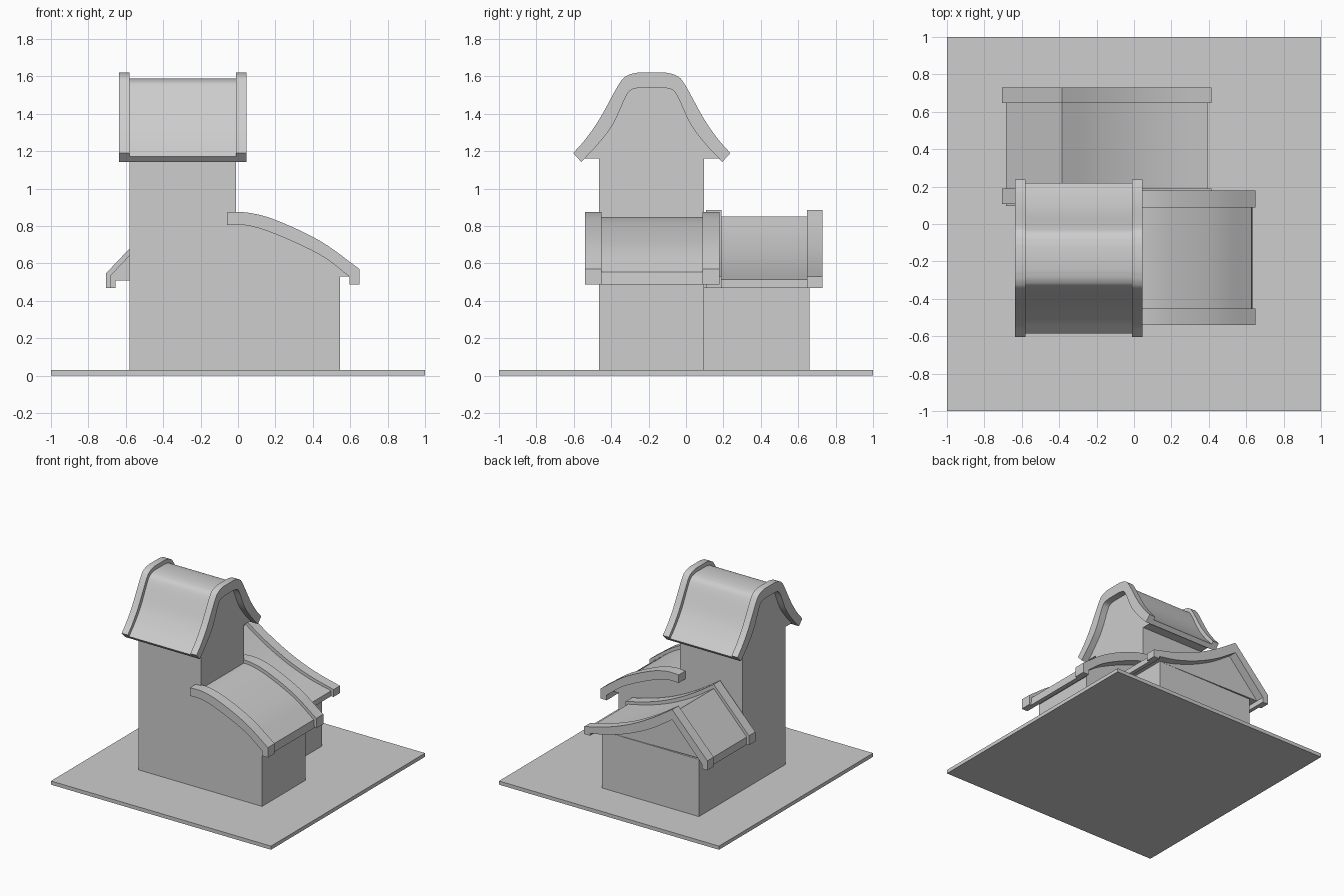
import bpy, bmesh
from mathutils import Vector

if "Cube" in bpy.data.objects:
    bpy.data.objects.remove(bpy.data.objects["Cube"])

grey = bpy.data.materials.new("plain_grey")
grey.diffuse_color = (0.61, 0.61, 0.61, 1)
grey.use_nodes = True
grey.node_tree.nodes["Principled BSDF"].inputs["Base Color"].default_value = grey.diffuse_color


def prism(name, pts, axis, a, b):
    """Extrude a profile (horizontal, z) along x or y from a to b."""
    bm = bmesh.new()
    place = (lambda p, t: (t, p[0], p[1])) if axis == 'x' else (lambda p, t: (p[0], t, p[1]))
    face = bm.faces.new([bm.verts.new(place(p, a)) for p in pts])
    ext = bmesh.ops.extrude_face_region(bm, geom=[face])
    shift = Vector((b - a, 0, 0)) if axis == 'x' else Vector((0, b - a, 0))
    bmesh.ops.translate(bm, vec=shift,
                        verts=[v for v in ext['geom'] if isinstance(v, bmesh.types.BMVert)])
    bmesh.ops.recalc_face_normals(bm, faces=bm.faces)
    me = bpy.data.meshes.new(name)
    bm.to_mesh(me)
    bm.free()
    me.materials.append(grey)
    ob = bpy.data.objects.new(name, me)
    bpy.context.collection.objects.link(ob)
    bpy.context.view_layer.objects.active = ob
    ob.select_set(True)
    bpy.ops.object.shade_smooth_by_angle(angle=0.5)
    ob.select_set(False)
    return ob


def box(name, x0, x1, y0, y1, z0, z1):
    return prism(name, [(x0, z0), (x1, z0), (x1, z1), (x0, z1)], 'y', y0, y1)


def curve(pts, n=5):
    """Smooth curve through the points."""
    p = [Vector(q) for q in pts]
    p = [2 * p[0] - p[1]] + p + [2 * p[-1] - p[-2]]
    out = []
    for i in range(1, len(p) - 2):
        a, b, c, d = p[i - 1:i + 3]
        for k in range(n):
            t = k / n
            out.append(0.5 * (2 * b + (c - a) * t + (2 * a - 5 * b + 4 * c - d) * t * t
                              + (3 * b - a - 3 * c + d) * t ** 3))
    return out + [p[-2]]


def roof(name, axis, outer, inner, lip_end, lip_start, under, span, rims):
    """Solid roof between two raised edge boards."""
    mid = [o.lerp(i, 0.4) for o, i in zip(outer, inner)]
    prism(name + "_roof", mid + under, axis, *span)
    for k, r in enumerate(rims):
        prism(f"{name}_edge_board_{k + 1}", outer + lip_end + inner[::-1] + lip_start, axis, *r)


# Ground plate and walls
box("base_plate", -1, 1, -1, 1, 0, 0.03)
box("tower_walls", -0.58, -0.01, -0.465, 0.095, 0.03, 1.16)
box("side_wing_walls", -0.01, 0.545, -0.465, 0.095, 0.03, 0.53)
box("back_wing_walls", -0.58, 0.30, 0.095, 0.66, 0.03, 0.50)

# Bell-shaped tower roof, mirrored half profile
C = -0.183


def mirrored(half):
    h = curve(half)
    return [Vector((C - p.x, p.y)) for p in h[::-1]] + [Vector((C + p.x, p.y)) for p in h]


roof("tower", 'x',
     mirrored([(.07, 1.622), (.13, 1.605), (.175, 1.56), (.275, 1.38), (.35, 1.27), (.42, 1.19)]),
     mirrored([(.06, 1.54), (.105, 1.53), (.137, 1.495), (.207, 1.345), (.29, 1.235), (.377, 1.143)]),
     [], [],
     [(C + .377, 1.143), (C + .363, 1.16), (C - .363, 1.16), (C - .377, 1.143)],
     (-0.58, -0.01), [(-0.635, -0.58), (-0.01, 0.045)])

# Curved lean-to roof on the side wing
roof("side_wing", 'y',
     curve([(-.06, .872), (.05, .872), (.2, .833), (.44, .72), (.65, .57)]),
     curve([(-.06, .806), (.05, .803), (.2, .757), (.44, .645), (.595, .53)]),
     [(.65, .488), (.595, .488)], [],
     [(.633, .488), (.595, .488), (.595, .53), (-.06, .53)],
     (-0.465, 0.095), [(-0.54, -0.452), (0.088, 0.18)])

# Uneven gable roof on the back wing, long side flaring out
roof("back_wing", 'y',
     [Vector((-.705, .548))] + curve([(-.385, .885), (-.2, .765), (0, .66), (.2, .585), (.415, .53)]),
     [Vector((-.655, .51))] + curve([(-.385, .80), (-.2, .68), (0, .585), (.2, .52), (.36, .49)]),
     [(.415, .47), (.36, .47)], [(-.655, .47), (-.705, .47)],
     [(.393, .47), (.36, .47), (.36, .49), (.30, .50), (-.58, .51), (-.655, .51),
      (-.655, .47), (-.685, .47)],
     (0.095, 0.66), [(0.107, 0.19), (0.648, 0.73)])
